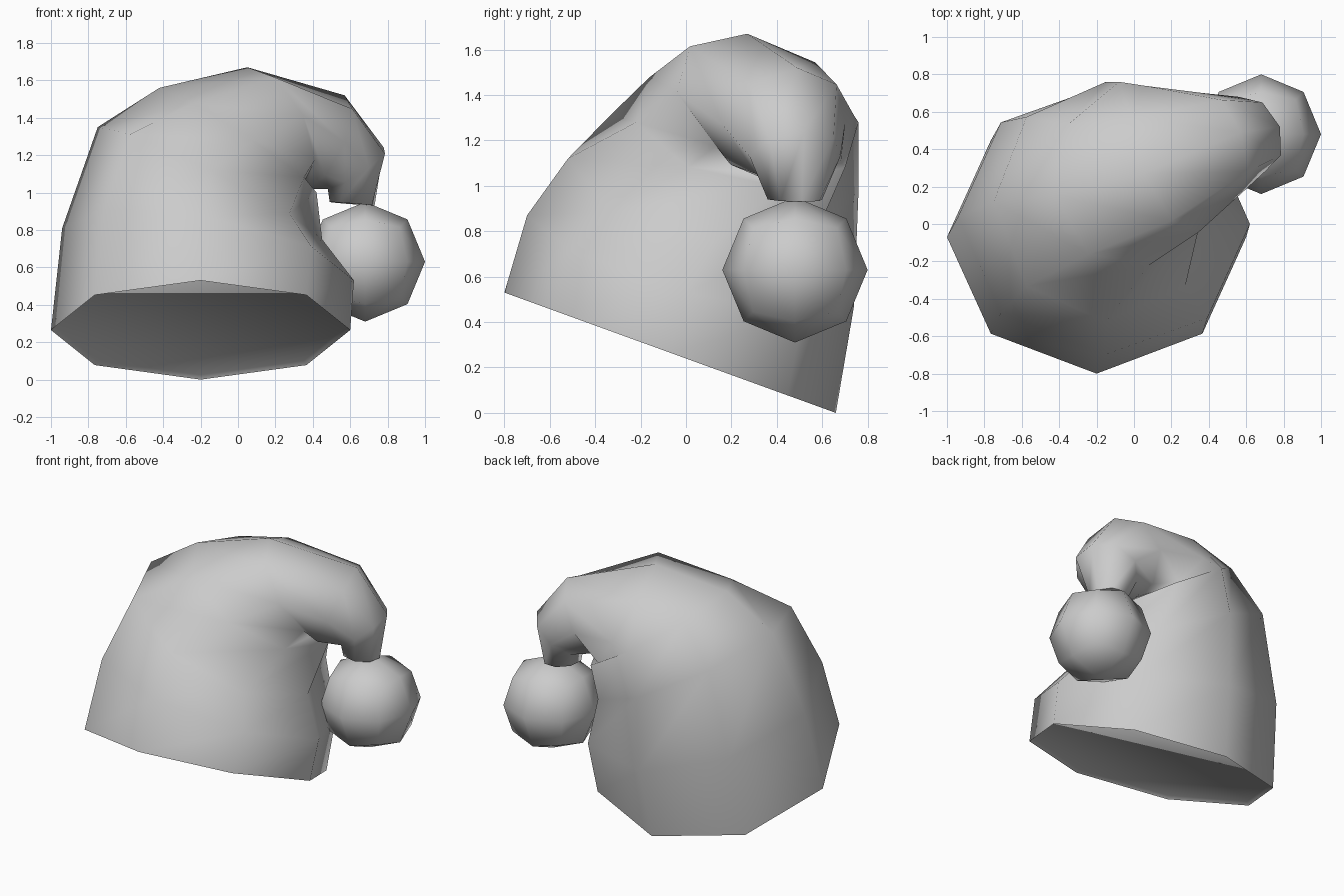
import bpy, bmesh, math
from mathutils import Vector

if "Cube" in bpy.data.objects:
    bpy.data.objects.remove(bpy.data.objects["Cube"])

SIDES = 8


def finish(bm, name, angle):
    bmesh.ops.recalc_face_normals(bm, faces=bm.faces)
    mesh = bpy.data.meshes.new(name)
    bm.to_mesh(mesh)
    bm.free()
    ob = bpy.data.objects.new(name, mesh)
    bpy.context.collection.objects.link(ob)
    bpy.ops.object.select_all(action='DESELECT')
    ob.select_set(True)
    bpy.context.view_layer.objects.active = ob
    bpy.ops.object.shade_smooth_by_angle(angle=math.radians(angle))
    return ob


# Hat: octagonal rings (centre, axis towards the bend, axis towards the back)
rings = [
    ((-.20, -.07, .265), (.80, 0, 0), (0, .73, -.265)),
    ((-.16, .02, .67), (.78, -.02, -.14), (0, .72, -.20)),
    ((-.15, .12, 1.05), (.60, .0, -.30), (0, .64, -.07)),
    ((.00, .27, 1.28), (.42, .12, -.28), (-.08, .49, 0)),
    ((.20, .35, 1.36), (.15, .08, -.31), (-.15, .39, -.05)),
    ((.47, .43, 1.27), (-.10, -.06, -.25), (-.10, .27, 0)),
    ((.63, .48, 1.13), (-.15, -.04, -.11), (-.07, .20, 0)),
    ((.61, .48, .94), (-.12, -.03, .01), (-.03, .12, 0)),
]
bm = bmesh.new()
loops = []
for c, a, b in rings:
    c, a, b = Vector(c), Vector(a), Vector(b)
    loops.append([bm.verts.new(c + a * math.cos(t) + b * math.sin(t))
                  for t in (i * math.tau / SIDES for i in range(SIDES))])
for lo, hi in zip(loops, loops[1:]):
    for i in range(SIDES):
        j = (i + 1) % SIDES
        bm.faces.new((lo[i], lo[j], hi[j], hi[i]))
bm.faces.new(loops[-1])
base = bm.faces.new(loops[0])
# Narrow recessed lip inside the brim
bm.normal_update()
bmesh.ops.recalc_face_normals(bm, faces=bm.faces)
bmesh.ops.inset_region(bm, faces=[base], thickness=.02, depth=-.02)
finish(bm, "hat_cone", 75)

# Pompom: rounded cube
bm = bmesh.new()
bmesh.ops.create_cube(bm, size=2)
bmesh.ops.subdivide_edges(bm, edges=bm.edges[:], cuts=1, use_grid_fill=True)
for v in bm.verts:
    v.co = Vector((.68, .48, .63)) + v.co.normalized() * .32
finish(bm, "pompom", 80)
